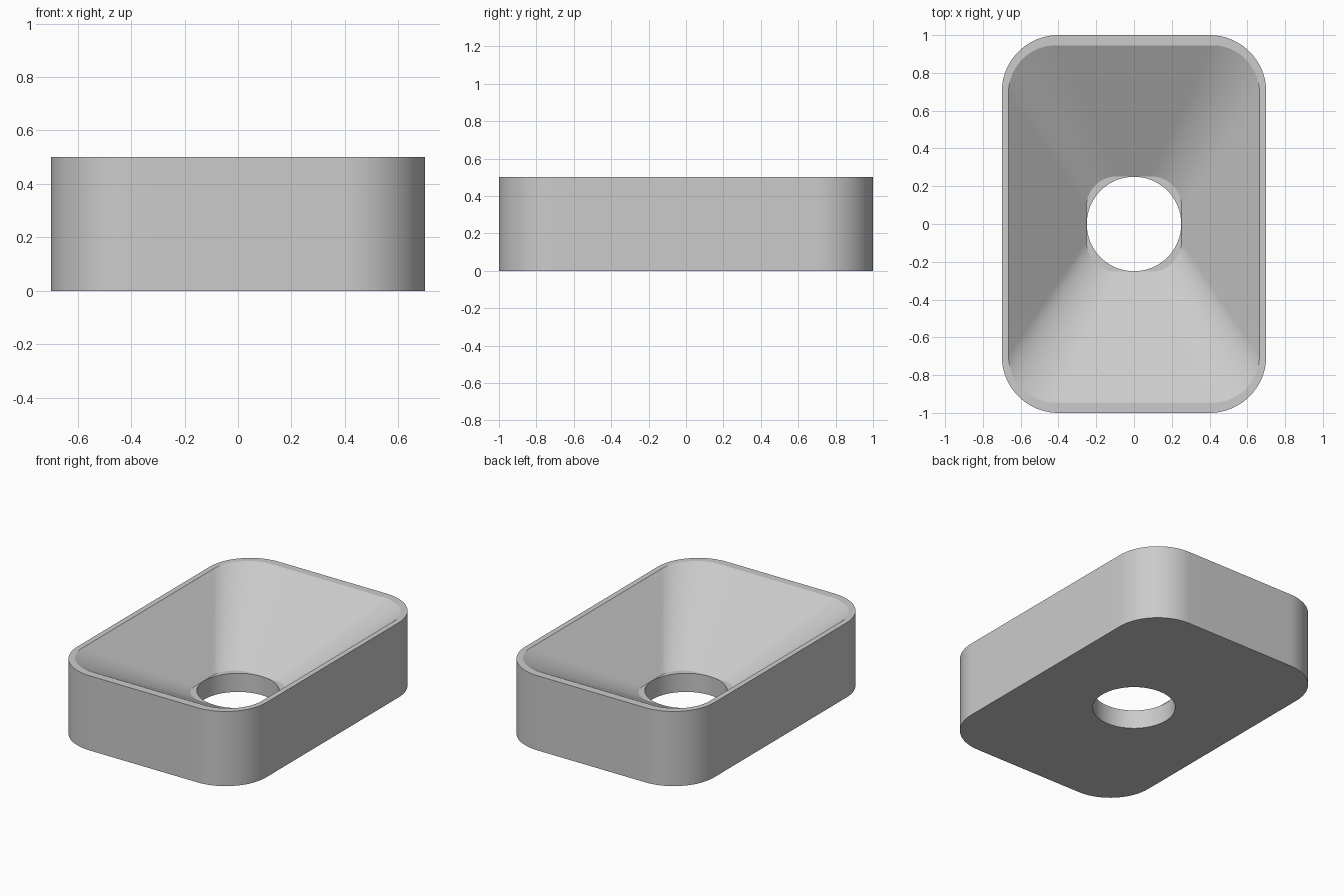
import bpy, bmesh
from math import atan2, cos, sin, pi, radians

CORNER_STEPS = 20    # segments in each rounded corner
SIDE_STEPS = 8       # segments along each straight side
HOLE_RADIUS = 0.25
LEDGE_Z = 0.125


def rounded_rect(half_x, half_y, radius):
    """Counter-clockwise outline with rounded corners and divided sides."""
    arcs = []
    for i, (sx, sy) in enumerate([(1, 1), (-1, 1), (-1, -1), (1, -1)]):
        cx, cy = sx * (half_x - radius), sy * (half_y - radius)
        angles = [(i + k / CORNER_STEPS) * pi / 2 for k in range(CORNER_STEPS + 1)]
        arcs.append([(cx + radius * cos(a), cy + radius * sin(a)) for a in angles])
    points = []
    for i, arc in enumerate(arcs):
        points += arc
        (ax, ay), (bx, by) = arc[-1], arcs[(i + 1) % 4][0]
        for k in range(1, SIDE_STEPS):
            t = k / SIDE_STEPS
            points.append((ax + (bx - ax) * t, ay + (by - ay) * t))
    return points


if "Cube" in bpy.data.objects:
    bpy.data.objects.remove(bpy.data.objects["Cube"], do_unlink=True)

# Outlines: outer wall, funnel mouth, funnel foot and round hole
outer = rounded_rect(0.7, 1.0, 0.3)
mouth = rounded_rect(0.664, 0.946, 0.25)
foot = rounded_rect(0.252, 0.252, 0.16)
hole = [(HOLE_RADIUS * cos(a), HOLE_RADIUS * sin(a))
        for a in (atan2(y, x) for x, y in foot)]

# Loft the outlines into a closed ring of surfaces
sections = [(outer, 0), (outer, 0.5), (mouth, 0.5),
            (foot, LEDGE_Z), (hole, LEDGE_Z), (hole, 0)]
bm = bmesh.new()
rings = [[bm.verts.new((x, y, z)) for x, y in outline] for outline, z in sections]
count = len(outer)
for ring, following in zip(rings, rings[1:] + rings[:1]):
    for i in range(count):
        j = (i + 1) % count
        bm.faces.new((ring[i], ring[j], following[j], following[i]))
bmesh.ops.recalc_face_normals(bm, faces=bm.faces)

mesh = bpy.data.meshes.new("funnel_block")
bm.to_mesh(mesh)
bm.free()
block = bpy.data.objects.new("funnel_block", mesh)
bpy.context.collection.objects.link(block)

# Plain grey material
grey = bpy.data.materials.new("light_grey")
grey.use_nodes = True
colour = (0.6, 0.6, 0.6, 1)
grey.diffuse_color = colour
grey.node_tree.nodes["Principled BSDF"].inputs["Base Color"].default_value = colour
mesh.materials.append(grey)

# Smooth corners with crisp rims
bpy.ops.object.select_all(action="DESELECT")
block.select_set(True)
bpy.context.view_layer.objects.active = block
bpy.ops.object.shade_smooth_by_angle(angle=radians(20))
